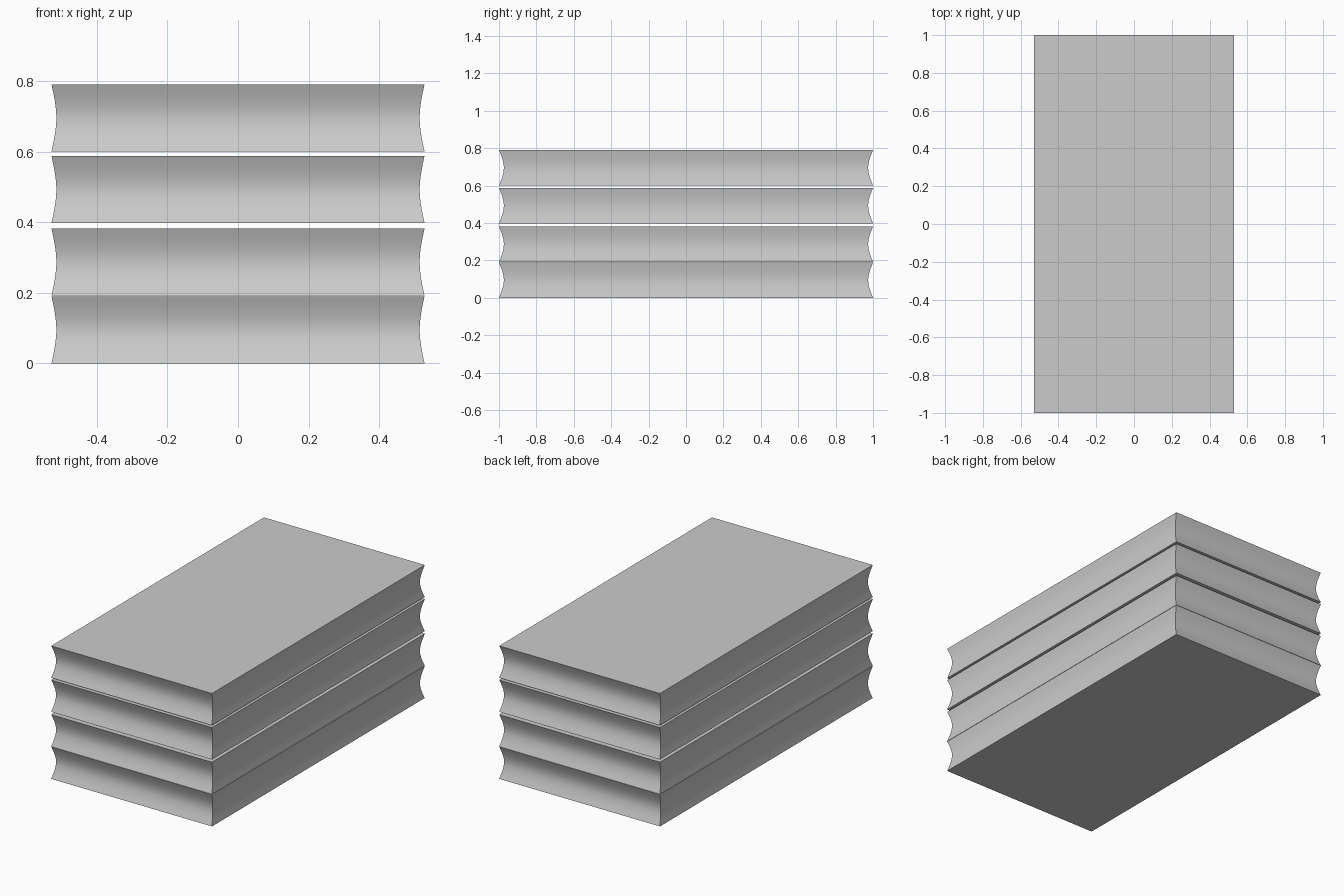
import bpy, bmesh

if "Cube" in bpy.data.objects:
    bpy.data.objects.remove(bpy.data.objects["Cube"])

HALF_X, HALF_Y, HEIGHT = 0.529, 1.0, 0.19
PINCH = 0.026          # how far the waist of each slab is drawn in
STEPS = 16             # rings through the height of a slab


def waist_scale(t):
    """Width factor at t (0 = mid height, 1 = top or bottom edge)."""
    return 1 - PINCH * (1 - (1.5 * t**2 - 0.5 * t**3))


def make_slab(name, z0):
    bm = bmesh.new()
    rings = []
    for i in range(STEPS + 1):
        f = i / STEPS
        s = waist_scale(abs(2 * f - 1))
        rings.append([bm.verts.new((sx * HALF_X * s, sy * HALF_Y * s, z0 + f * HEIGHT))
                      for sx, sy in ((-1, -1), (1, -1), (1, 1), (-1, 1))])
    # concave side walls
    for low, high in zip(rings, rings[1:]):
        for k in range(4):
            n = (k + 1) % 4
            bm.faces.new((low[k], low[n], high[n], high[k]))
    # flat bottom and top
    bm.faces.new(rings[0][::-1])
    bm.faces.new(rings[-1])
    mesh = bpy.data.meshes.new(name)
    bm.to_mesh(mesh)
    bm.free()
    obj = bpy.data.objects.new(name, mesh)
    bpy.context.collection.objects.link(obj)
    bpy.ops.object.select_all(action='DESELECT')
    obj.select_set(True)
    bpy.context.view_layer.objects.active = obj
    bpy.ops.object.shade_smooth_by_angle(angle=0.6)
    return obj


# Stack of four slabs: the lower two touch, the upper ones have thin gaps
for name, z in (("bottom_slab", 0.0), ("lower_middle_slab", 0.192),
                ("upper_middle_slab", 0.398), ("top_slab", 0.601)):
    make_slab(name, z)
